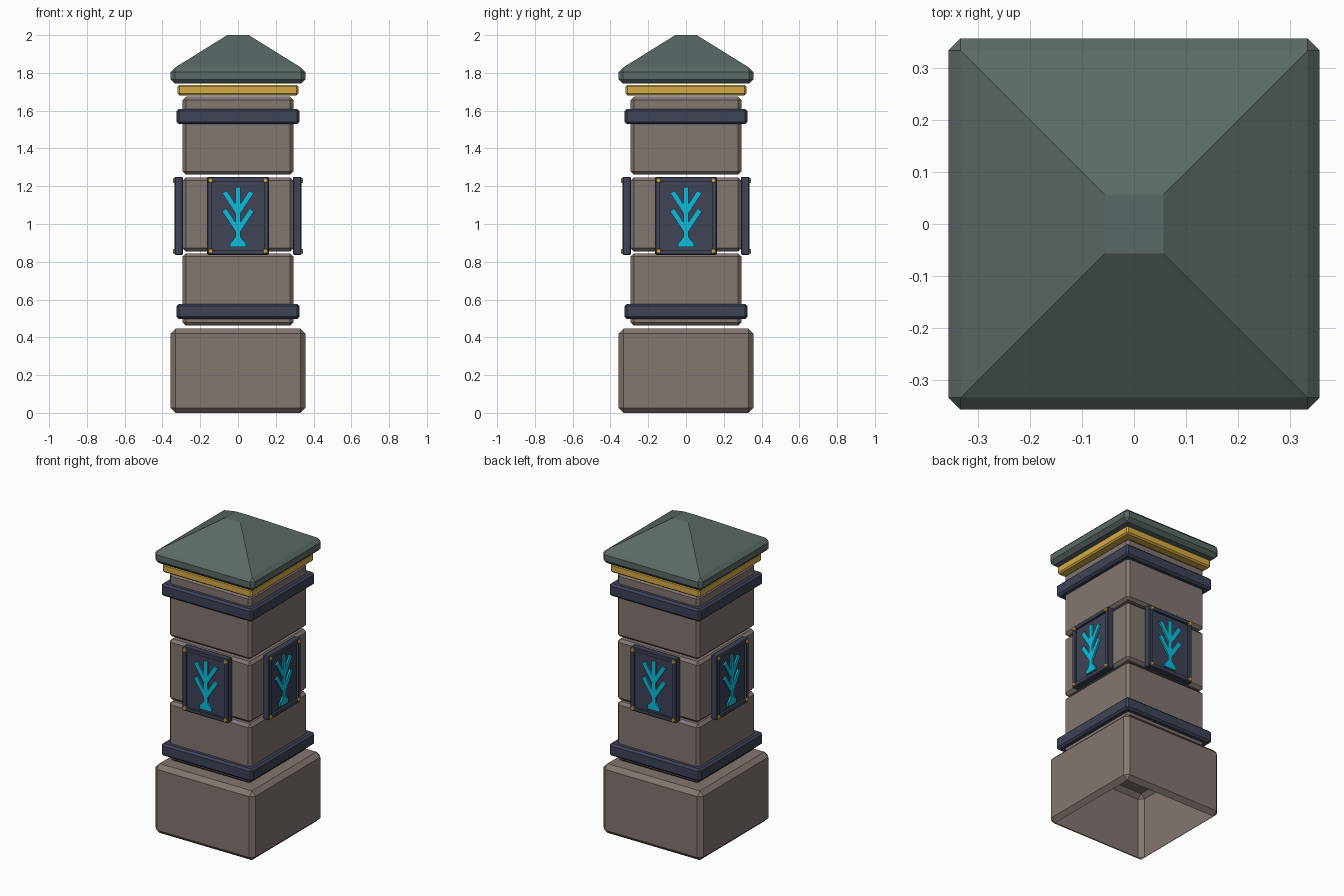
import bpy, bmesh, math
from mathutils import Matrix, Vector

if "Cube" in bpy.data.objects:
    bpy.data.objects.remove(bpy.data.objects["Cube"])


def material(name, rgb):
    lin = [(c / 255 / 12.92 if c < 11 else ((c / 255 + 0.055) / 1.055) ** 2.4) for c in rgb]
    m = bpy.data.materials.new(name)
    m.use_nodes = True
    m.diffuse_color = (*lin, 1)
    m.node_tree.nodes["Principled BSDF"].inputs["Base Color"].default_value = (*lin, 1)
    return m


STONE = material("warm grey stone", (130, 118, 113))
NAVY = material("dark blue metal", (62, 67, 86))
ROOF = material("slate green", (90, 105, 103))
GOLD = material("gold", (212, 170, 68))
CYAN = material("glowing cyan", (12, 190, 220))


def add_object(name, bm, mat, turn=0):
    bmesh.ops.recalc_face_normals(bm, faces=bm.faces)
    mesh = bpy.data.meshes.new(name)
    bm.to_mesh(mesh)
    bm.free()
    mesh.materials.append(mat)
    ob = bpy.data.objects.new(name, mesh)
    ob.rotation_euler.z = turn
    bpy.context.collection.objects.link(ob)
    return ob


def box(bm, lo, hi, bevel=0):
    lo, hi = Vector(lo), Vector(hi)
    size = Matrix.Diagonal((*(hi - lo), 1))
    bmesh.ops.create_cube(bm, size=1, matrix=Matrix.Translation((lo + hi) / 2) @ size)
    if bevel:
        bmesh.ops.bevel(bm, geom=bm.edges[:], offset=bevel, segments=1,
                        affect='EDGES', profile=0.5)


def square_block(half, z0, z1, bevel):
    bm = bmesh.new()
    box(bm, (-half, -half, z0), (half, half, z1), bevel)
    return bm


def face_towards(bm, direction):
    d = Vector(direction)
    return max(bm.faces, key=lambda f: f.calc_center_median().dot(d) + f.normal.dot(d))


# Plinth, open underneath
bm = square_block(0.357, 0, 0.447, 0.027)
bm.normal_update()
bmesh.ops.delete(bm, geom=[face_towards(bm, (0, 0, -1))], context='FACES_ONLY')
add_object("plinth", bm, STONE)

# Shaft courses
for name, z0, z1 in (("lower_course", 0.462, 0.844),
                     ("middle_course", 0.855, 1.247),
                     ("upper_course", 1.262, 1.674)):
    add_object(name, square_block(0.293, z0, z1, 0.017), STONE)

# Bands around the shaft
add_object("lower_band", square_block(0.325, 0.497, 0.577, 0.012), NAVY)
add_object("upper_band", square_block(0.325, 1.529, 1.609, 0.012), NAVY)
add_object("gold_collar", square_block(0.319, 1.681, 1.736, 0.009), GOLD)

# Cap: bevelled eave whose top face is drawn up to a small flat peak
bm = square_block(0.357, 1.743, 1.828, 0.023)
bm.normal_update()
top = face_towards(bm, (0, 0, 1))
peak = bmesh.ops.extrude_discrete_faces(bm, faces=[top])["faces"][0]
for v in peak.verts:
    v.co = Vector((math.copysign(0.057, v.co.x), math.copysign(0.057, v.co.y), 2.0))
add_object("roof_cap", bm, ROOF)

# Glyph strokes: start x, z and end x, z
STROKES = [(0, 0.89, 0, 1.19)]
for s in (-1, 1):
    STROKES += [(0, 1.06, s * 0.068, 1.165), (0, 0.965, s * 0.07, 1.07),
                (0, 0.925, s * 0.03, 0.89)]
STROKES.append((-0.036, 0.892, 0.036, 0.892))


def stroke(bm, x0, z0, x1, z1, depth):
    a, b = Vector((x0, 0, z0)), Vector((x1, 0, z1))
    angle = math.atan2(x1 - x0, z1 - z0)
    mid = (a + b) / 2 + Vector((0, depth, 0))
    bmesh.ops.create_cube(bm, size=1, matrix=Matrix.Translation(mid)
                          @ Matrix.Rotation(angle, 4, 'Y')
                          @ Matrix.Diagonal((0.027, 0.014, (b - a).length + 0.012, 1)))


# A framed plaque with glyph and studs on each side
for i, side in enumerate(("front", "left", "back", "right")):
    turn = i * math.pi / 2

    bm = bmesh.new()
    box(bm, (-0.163, -0.336, 0.837), (0.163, -0.291, 1.25), 0.005)
    bm.normal_update()
    panel = face_towards(bm, (0, -1, 0))
    bmesh.ops.inset_region(bm, faces=[panel], thickness=0.029)
    lip = bmesh.ops.extrude_discrete_faces(bm, faces=[panel])["faces"][0]
    bmesh.ops.translate(bm, verts=lip.verts[:], vec=(0, 0.014, 0))
    add_object(side + "_plaque", bm, NAVY, turn)

    bm = bmesh.new()
    for s in STROKES:
        stroke(bm, *s, -0.325)
    add_object(side + "_tree_glyph", bm, CYAN, turn)

    bm = bmesh.new()
    for x in (-0.145, 0.145):
        for z in (0.856, 1.231):
            bmesh.ops.create_cone(bm, cap_ends=True, segments=8, radius1=0.015,
                                  radius2=0.011, depth=0.012,
                                  matrix=Matrix.Translation((x, -0.337, z))
                                  @ Matrix.Rotation(math.pi / 2, 4, 'X'))
    add_object(side + "_studs", bm, GOLD, turn)
